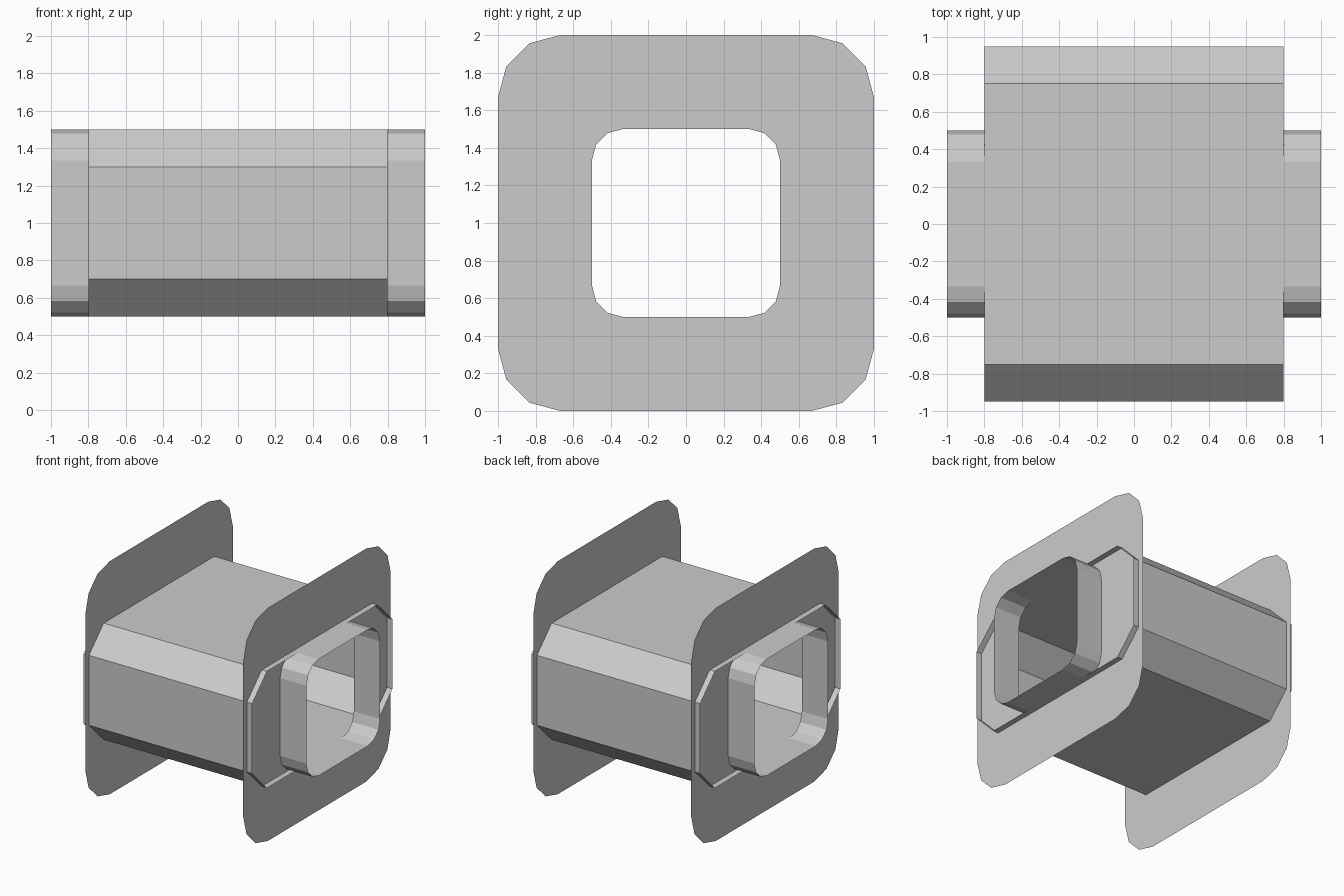
import bpy
from math import cos, sin, pi

if "Cube" in bpy.data.objects:
    bpy.data.objects.remove(bpy.data.objects["Cube"])

FLANGE_X, BODY_X, TUBE_X = 0.75, 0.8, 1.0
CENTRE_Z = 1.0


def rounded_rect(half_y, half_z, radius, segments):
    """Closed (y, z) outline with rounded or chamfered corners."""
    points = []
    for corner, (sy, sz) in enumerate([(1, 1), (-1, 1), (-1, -1), (1, -1)]):
        for i in range(segments + 1):
            a = corner * pi / 2 + i * pi / 2 / segments
            points.append((sy * (half_y - radius) + radius * cos(a),
                           sz * (half_z - radius) + radius * sin(a)))
    return points


def sheet(name, profile_a, x_a, profile_b, x_b):
    """Open, flat-shaded strip of quads joining two matching outlines."""
    n = len(profile_a)
    verts = [(x_a, y, z + CENTRE_Z) for y, z in profile_a]
    verts += [(x_b, y, z + CENTRE_Z) for y, z in profile_b]
    faces = [(i, (i + 1) % n, n + (i + 1) % n, n + i) for i in range(n)]
    if x_b > x_a or x_a < 0:
        faces = [f[::-1] for f in faces]
    mesh = bpy.data.meshes.new(name)
    mesh.from_pydata(verts, [], faces)
    obj = bpy.data.objects.new(name, mesh)
    bpy.context.collection.objects.link(obj)
    return obj


outer = rounded_rect(1.0, 1.0, 1 / 3, 3)
inner = rounded_rect(0.5, 0.5, 1 / 6, 3)
octagon = rounded_rect(0.95, 0.5, 0.2, 1)

# Hollow chamfered body, open at both ends
sheet("winding_body", octagon, -BODY_X, octagon, BODY_X)

# Thin end plates with square openings, and the short collars around them
for side, s in (("right", 1), ("left", -1)):
    sheet(side + "_flange", outer, s * FLANGE_X, inner, s * FLANGE_X)
    sheet(side + "_collar", inner, s * FLANGE_X, inner, s * TUBE_X)
